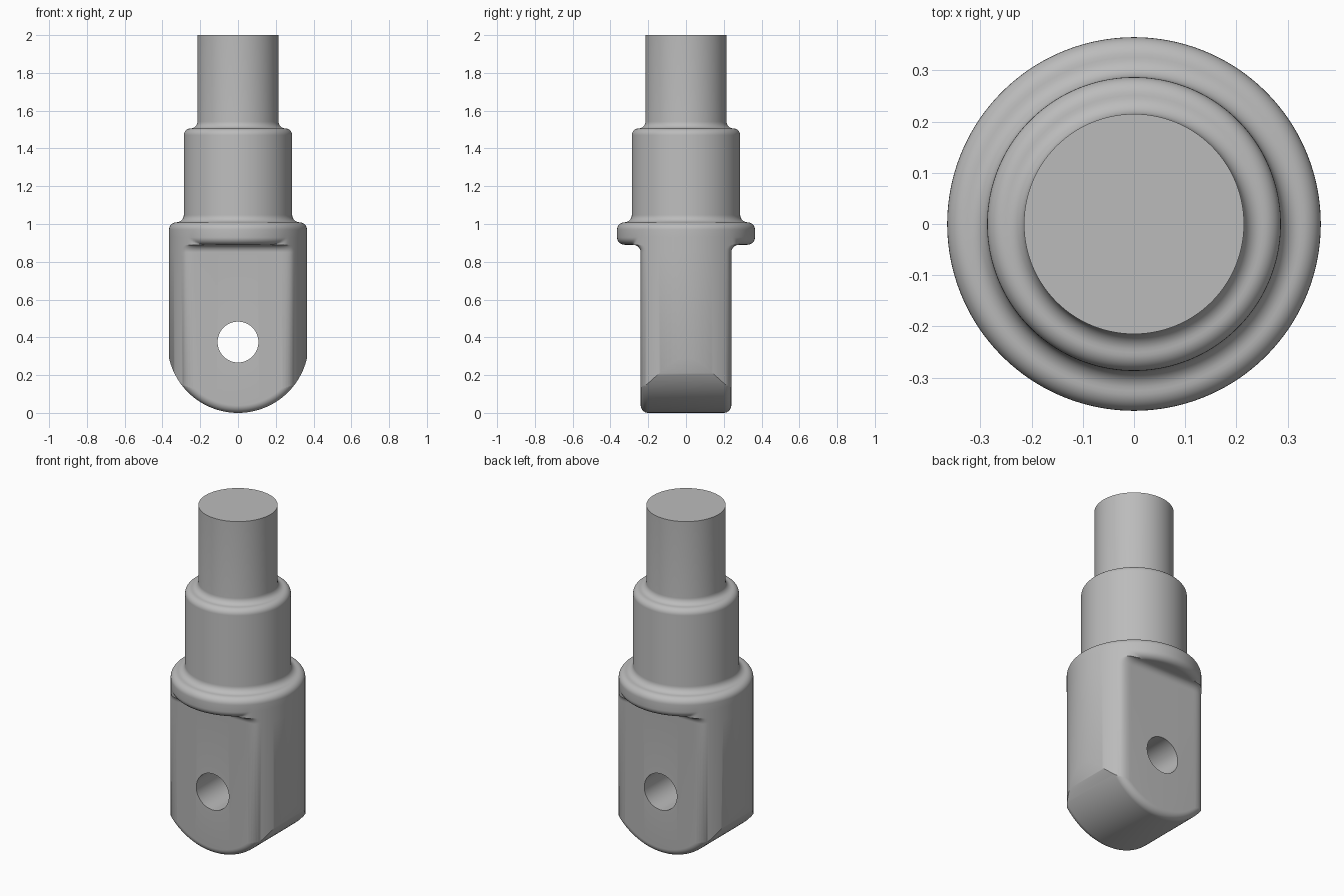
import bpy
import bmesh
from math import sin, cos, pi

cube = bpy.data.objects.get("Cube")
if cube:
    bpy.data.objects.remove(cube, do_unlink=True)

SIDES = 192
RADIUS, FLAT = 0.365, 0.24     # body radius, half thickness of the tongue
EYE_Z, EYE_R = 0.375, 0.108    # pin hole
TIP_R, FILLET = 0.375, 0.04    # rounded tip and general edge rounding
STEPS = 8

steel = bpy.data.materials.new("grey_steel")
steel.use_nodes = True
colour = (0.5, 0.5, 0.5, 1)
steel.diffuse_color = colour
steel.node_tree.nodes["Principled BSDF"].inputs["Base Color"].default_value = colour


def loft(name, rings):
    """Skin a list of closed rings and cap both ends."""
    bm = bmesh.new()
    loops = [[bm.verts.new(p) for p in ring] for ring in rings]
    for a, b in zip(loops, loops[1:]):
        for i in range(len(a)):
            j = (i + 1) % len(a)
            bm.faces.new((a[i], a[j], b[j], b[i]))
    bm.faces.new(loops[0])
    bm.faces.new(loops[-1])
    bmesh.ops.recalc_face_normals(bm, faces=bm.faces)
    mesh = bpy.data.meshes.new(name)
    bm.to_mesh(mesh)
    bm.free()
    mesh.materials.append(steel)
    obj = bpy.data.objects.new(name, mesh)
    bpy.context.collection.objects.link(obj)
    return obj


def arc(cx, cz, r, start, end):
    angles = [start + (end - start) * i / STEPS for i in range(STEPS + 1)]
    return [(cx + r * cos(a), cz + r * sin(a)) for a in angles]


def soft_min(a, b, k=0.035):
    h = max(k - abs(a - b), 0) / k
    return min(a, b) - h * h * k / 4


def section(z, half, rim=0):
    """Round bar flattened to a half thickness, but never inside the rim."""
    ring = []
    for i in range(SIDES):
        a = 2 * pi * (i + 0.5) / SIDES
        r = max(soft_min(RADIUS, half / abs(sin(a))), rim)
        ring.append((r * cos(a), r * sin(a), z))
    return ring


def circle(r, z):
    return [(r * cos(2 * pi * (i + 0.5) / SIDES),
             r * sin(2 * pi * (i + 0.5) / SIDES), z) for i in range(SIDES)]


# Flat tongue, blending into the underside of the collar
rings = [section(-0.1, FLAT)]
blend = arc(FLAT + FILLET, 0.85, FILLET, pi, pi / 2)
rings += [section(z, half) for half, z in blend]
collar = arc(RADIUS - FILLET, 0.89 + FILLET, FILLET, -pi / 2, 0)
rings += [section(z, FLAT + FILLET, rim) for rim, z in collar]

# Two rounded shoulders, then the plain shaft
profile = []
for outer, inner, z in ((RADIUS, 0.287, 0.97), (0.287, 0.215, 1.47)):
    gap = (outer - inner) / 2
    profile += arc(outer - gap, z, gap, 0, pi / 2)
    profile += arc(inner + gap, z + 2 * gap, gap, -pi / 2, -pi)[1:]
profile.append((0.215, 2.0))
rings += [circle(r, z) for r, z in profile]
body = loft("rod_end_body", rings)

# Envelope that rounds the tip in the front plane and softens its rim
half_rim = [(y, TIP_R - FILLET + drop)
            for y, drop in arc(FLAT - FILLET, 0, FILLET, pi / 2, 0)]
half_rim.append((0.6, TIP_R - FILLET))
rim = [(-y, r) for y, r in reversed(half_rim)] + half_rim
envelope = []
for y, r in rim:
    tip = [(r * cos(pi + pi * i / 96), y, EYE_Z + r * sin(pi + pi * i / 96))
           for i in range(97)]
    envelope.append(tip + [(0.6, y, EYE_Z), (0.6, y, 2.5),
                           (-0.6, y, 2.5), (-0.6, y, EYE_Z)])
tip_envelope = loft("tip_envelope", envelope)

# Pin hole through the tongue
hole = loft("pin_hole_cutter", [[(x, y, z + EYE_Z) for x, z, _ in circle(EYE_R, 0)]
                                for y in (-0.6, 0.6)])

bpy.context.view_layer.objects.active = body
for cutter, operation in ((tip_envelope, "INTERSECT"), (hole, "DIFFERENCE")):
    cutter.hide_render = True
    mod = body.modifiers.new(cutter.name, "BOOLEAN")
    mod.operation = operation
    mod.object = cutter
    mod.solver = "EXACT"
    bpy.ops.object.modifier_apply(modifier=mod.name)
    bpy.data.objects.remove(cutter, do_unlink=True)

# Smooth shading with sharp edges kept
bpy.ops.object.select_all(action="DESELECT")
body.select_set(True)
bpy.ops.object.shade_smooth_by_angle(angle=0.6)
